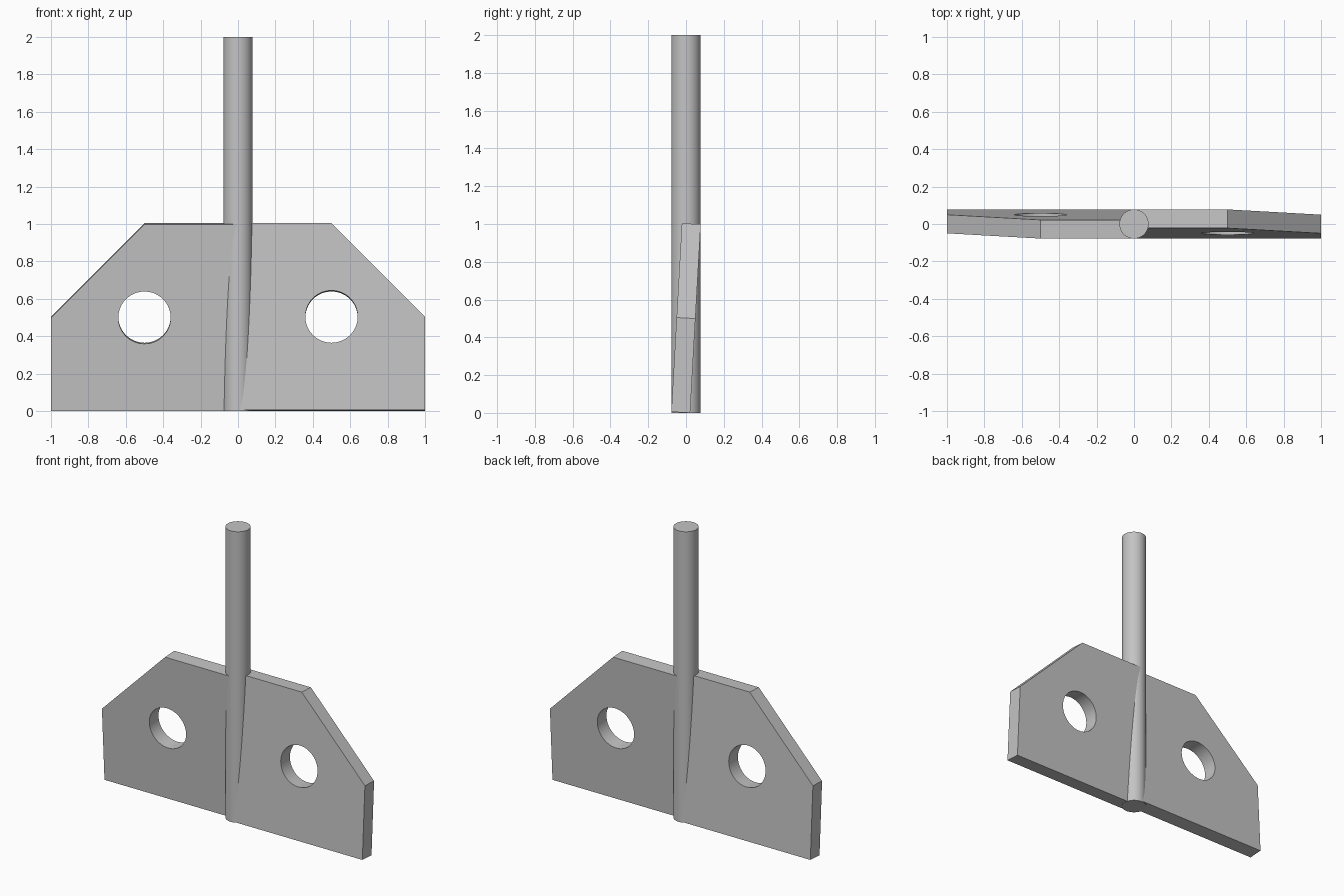
import bpy, bmesh, math
from mathutils import Matrix, Vector

cube = bpy.data.objects.get("Cube")
if cube:
    bpy.data.objects.remove(cube, do_unlink=True)

TILT = math.radians(3.2)     # pitch of each blade
THICK = 0.1
SHAFT_R = 0.078

grey = bpy.data.materials.new("plain grey")
grey.use_nodes = True
grey.diffuse_color = (0.55, 0.55, 0.55, 1)
grey.node_tree.nodes["Principled BSDF"].inputs["Base Color"].default_value = grey.diffuse_color


def finish(name, bm):
    """Turn a bmesh into a named, shaded object."""
    bmesh.ops.recalc_face_normals(bm, faces=bm.faces)
    mesh = bpy.data.meshes.new(name)
    bm.to_mesh(mesh)
    bm.free()
    mesh.materials.append(grey)
    obj = bpy.data.objects.new(name, mesh)
    bpy.context.collection.objects.link(obj)
    bpy.ops.object.select_all(action='DESELECT')
    obj.select_set(True)
    bpy.context.view_layer.objects.active = obj
    bpy.ops.object.shade_smooth_by_angle(angle=math.radians(30))
    return obj


def add_loop(bm, points):
    verts = [bm.verts.new((x, -THICK / 2, z)) for x, z in points]
    return [bm.edges.new((a, b)) for a, b in zip(verts, verts[1:] + verts[:1])]


def blade(name, turn):
    """Clipped plate with a round hole, pitched about x and turned about the shaft."""
    bm = bmesh.new()
    outline = [(0, -0.5), (1, -0.5), (1, 0), (0.5, 0.5), (0, 0.5)]
    angles = [math.tau * i / 64 for i in range(64)]
    hole = [(0.5 + 0.14 * math.cos(a), 0.14 * math.sin(a)) for a in angles]
    edges = add_loop(bm, outline) + add_loop(bm, hole)
    bmesh.ops.triangle_fill(bm, edges=edges, use_beauty=True)
    sheet = bmesh.ops.extrude_face_region(bm, geom=bm.faces[:])["geom"]
    moved = [v for v in sheet if isinstance(v, bmesh.types.BMVert)]
    bmesh.ops.translate(bm, verts=moved, vec=Vector((0, THICK, 0)))
    place = (Matrix.Translation((0, 0, 0.502)) @ Matrix.Rotation(turn, 4, 'Z')
             @ Matrix.Rotation(-TILT, 4, 'X'))
    bmesh.ops.transform(bm, matrix=place, verts=bm.verts)
    return finish(name, bm)


# Two blades, opposite each other and pitched in opposite directions
blade("left_blade", 0)
blade("right_blade", math.pi)

# Central shaft, running down through the blades
bm = bmesh.new()
bmesh.ops.create_cone(bm, cap_ends=True, segments=64, radius1=SHAFT_R, radius2=SHAFT_R,
                      depth=2, matrix=Matrix.Translation((0, 0, 1)))
finish("shaft", bm)
